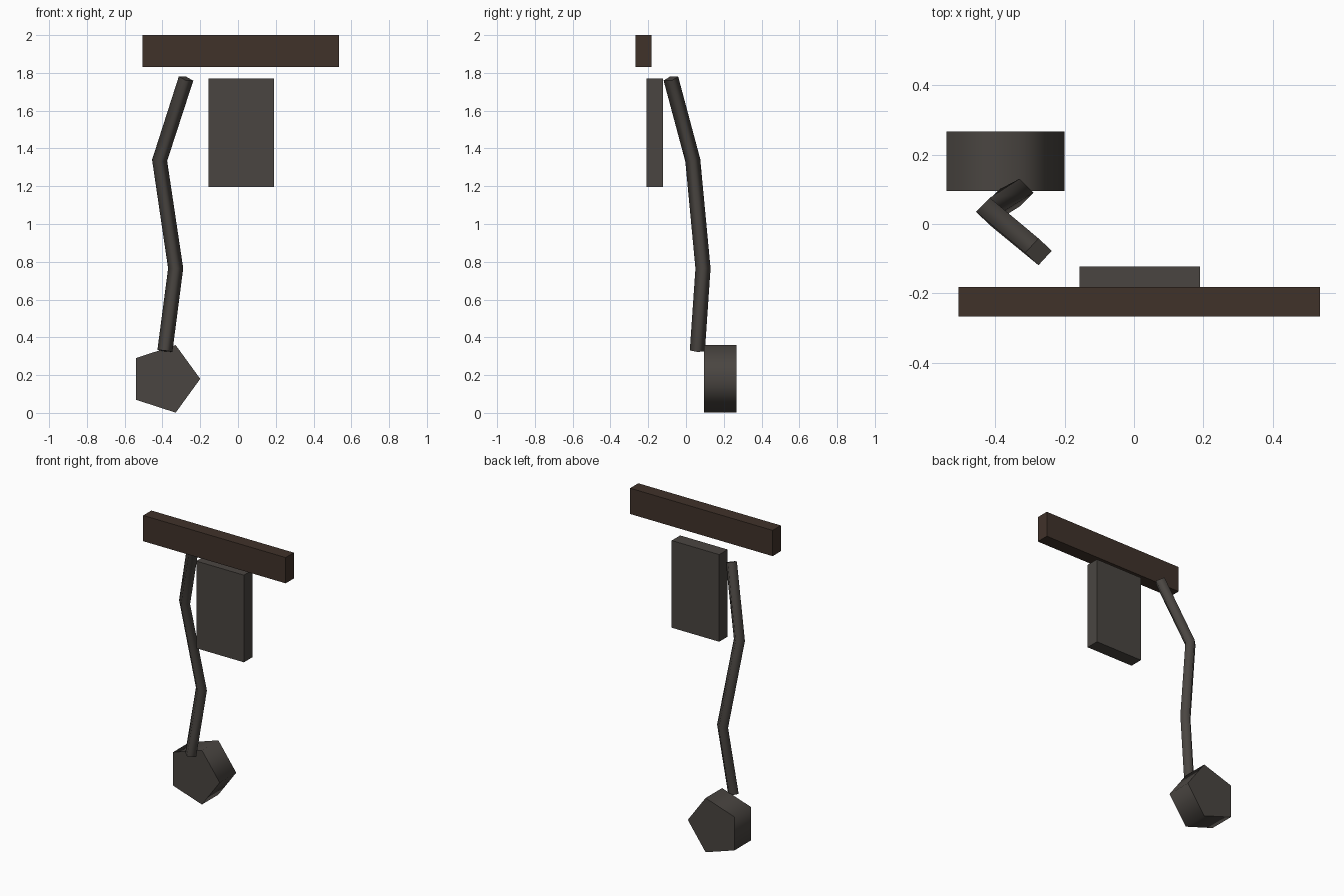
import bpy, math
from mathutils import Vector

if "Cube" in bpy.data.objects:
    bpy.data.objects.remove(bpy.data.objects["Cube"])


def material(name, rgb):
    m = bpy.data.materials.new(name)
    m.diffuse_color = (*rgb, 1)
    m.use_nodes = True
    m.node_tree.nodes["Principled BSDF"].inputs["Base Color"].default_value = m.diffuse_color
    return m


GREY = material("dark_grey", (0.068, 0.06, 0.053))
BROWN = material("dark_brown", (0.051, 0.032, 0.023))


def box(name, lo, hi, mat):
    lo, hi = Vector(lo), Vector(hi)
    bpy.ops.mesh.primitive_cube_add(size=1, location=(lo + hi) / 2)
    ob = bpy.context.object
    ob.name = name
    ob.scale = hi - lo
    bpy.ops.object.transform_apply(location=False, rotation=False, scale=True)
    ob.data.materials.append(mat)


def loft(name, rings, mat):
    """Skin equal-length rings: smooth sides, flat end caps."""
    n = len(rings[0])
    verts = [v for r in rings for v in r]
    faces = [(k * n + i, k * n + (i + 1) % n, (k + 1) * n + (i + 1) % n, (k + 1) * n + i)
             for k in range(len(rings) - 1) for i in range(n)]
    sides = len(faces)
    faces += [tuple(reversed(range(n))), tuple(range(len(verts) - n, len(verts)))]
    me = bpy.data.meshes.new(name)
    me.from_pydata(verts, [], faces)
    for p in me.polygons:
        p.use_smooth = p.index < sides
    me.materials.append(mat)
    bpy.context.collection.objects.link(bpy.data.objects.new(name, me))


# Top beam and hanging plate
box("top_beam", (-0.505, -0.267, 1.83), (0.535, -0.182, 2.0), BROWN)
box("hanging_plate", (-0.157, -0.21, 1.195), (0.19, -0.122, 1.77), GREY)

# Five-sided weight, axis along y
R = 0.188
loft("pentagon_weight",
     [[(-0.388 + R * math.cos(a), y, 0.18 + R * math.sin(a))
       for a in (i * math.tau / 5 for i in range(5))] for y in (0.267, 0.095)][::-1]
     [::-1], GREY)

# Bent cord with a square section, corners facing x and y
path = [Vector(p) for p in ((-0.387, 0.06, 0.328), (-0.33, 0.09, 0.765),
                            (-0.415, 0.036, 1.337), (-0.275, -0.08, 1.77))]
rings = []
for i, p in enumerate(path):
    t = Vector()
    if i > 0:
        t += (p - path[i - 1]).normalized()
    if i < len(path) - 1:
        t += (path[i + 1] - p).normalized()
    t.normalize()
    u = (Vector((1, 0, 0)) - t * t.x).normalized()
    v = t.cross(u)
    rings.append([p + 0.04 * d for d in (u, v, -u, -v)])
loft("bent_cord", rings, GREY)
